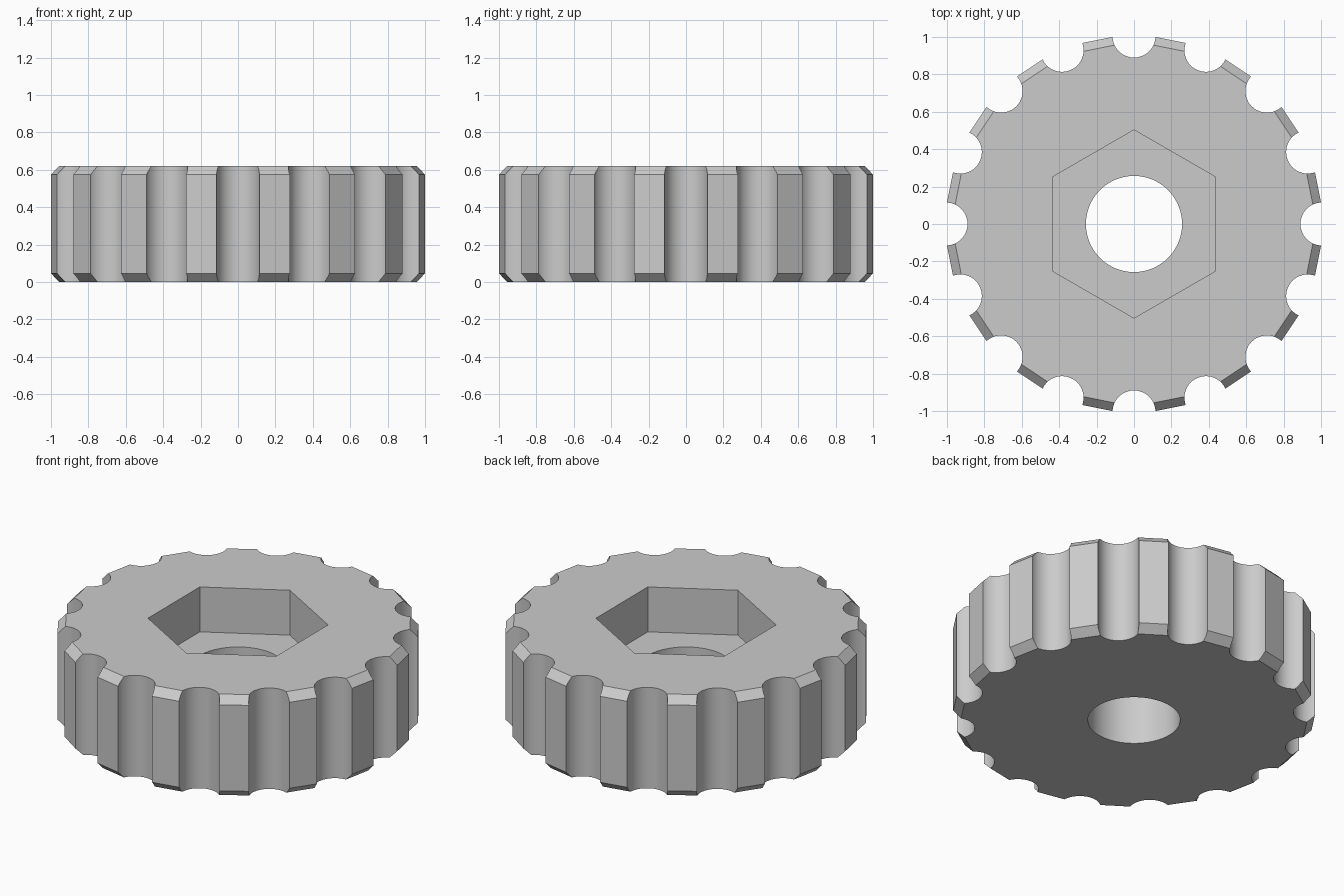
import bpy, bmesh
from math import cos, sin, pi, radians

if "Cube" in bpy.data.objects:
    bpy.data.objects.remove(bpy.data.objects["Cube"], do_unlink=True)

HEIGHT, CHAMFER, GRIPS = 0.62, 0.046, 16
FLAT = 1.0033               # distance from axis to each rim face
NOTCH_R, NOTCH_AT = 0.115, 1.005


def loft(bm, sides, sections, phase=0.0, centre=(0, 0)):
    """Closed solid through regular polygons given as (radius, z)."""
    rings = []
    for r, z in sections:
        angles = [phase + 2 * pi * i / sides for i in range(sides)]
        rings.append([bm.verts.new((centre[0] + r * cos(a),
                                    centre[1] + r * sin(a), z)) for a in angles])
    for low, high in zip(rings, rings[1:]):
        for i in range(sides):
            j = (i + 1) % sides
            bm.faces.new((low[i], low[j], high[j], high[i]))
    bm.faces.new(rings[0][::-1])
    bm.faces.new(rings[-1])


def make_object(name, bm):
    mesh = bpy.data.meshes.new(name)
    bm.to_mesh(mesh)
    bm.free()
    obj = bpy.data.objects.new(name, mesh)
    bpy.context.collection.objects.link(obj)
    return obj


def cut(body, bm):
    """Subtract a solid from the body and discard the cutter."""
    cutter = make_object("cutter", bm)
    cutter.hide_render = True
    mod = body.modifiers.new("cut", 'BOOLEAN')
    mod.operation, mod.solver, mod.object = 'DIFFERENCE', 'EXACT', cutter
    bpy.context.view_layer.objects.active = body
    bpy.ops.object.modifier_apply(modifier=mod.name)
    bpy.data.objects.remove(cutter, do_unlink=True)


# Chamfered disc with one flat face per grip
corner = FLAT / cos(pi / GRIPS)
inner = corner - CHAMFER
bm = bmesh.new()
loft(bm, GRIPS, [(inner, 0), (corner, CHAMFER),
                 (corner, HEIGHT - CHAMFER), (inner, HEIGHT)])
knob = make_object("knob_body", bm)

# Finger grooves around the rim
bm = bmesh.new()
for k in range(GRIPS):
    a = 2 * pi * k / GRIPS
    loft(bm, 48, [(NOTCH_R, -0.1), (NOTCH_R, HEIGHT + 0.1)], a,
         (NOTCH_AT * cos(a), NOTCH_AT * sin(a)))
cut(knob, bm)

# Hexagonal nut pocket
bm = bmesh.new()
loft(bm, 6, [(0.503, HEIGHT - 0.276), (0.503, HEIGHT + 0.1)], pi / 2)
cut(knob, bm)

# Round through bore
bm = bmesh.new()
loft(bm, 64, [(0.257, -0.1), (0.257, HEIGHT + 0.1)])
cut(knob, bm)

# Grey plastic
grey = bpy.data.materials.new("grey plastic")
grey.use_nodes = True
colour = (0.6, 0.6, 0.6, 1)
grey.diffuse_color = colour
grey.node_tree.nodes["Principled BSDF"].inputs["Base Color"].default_value = colour
knob.data.materials.clear()
knob.data.materials.append(grey)

# Smooth grooves and bore, crisp edges elsewhere
bpy.ops.object.select_all(action='DESELECT')
knob.select_set(True)
bpy.context.view_layer.objects.active = knob
bpy.ops.object.shade_smooth_by_angle(angle=radians(20))
